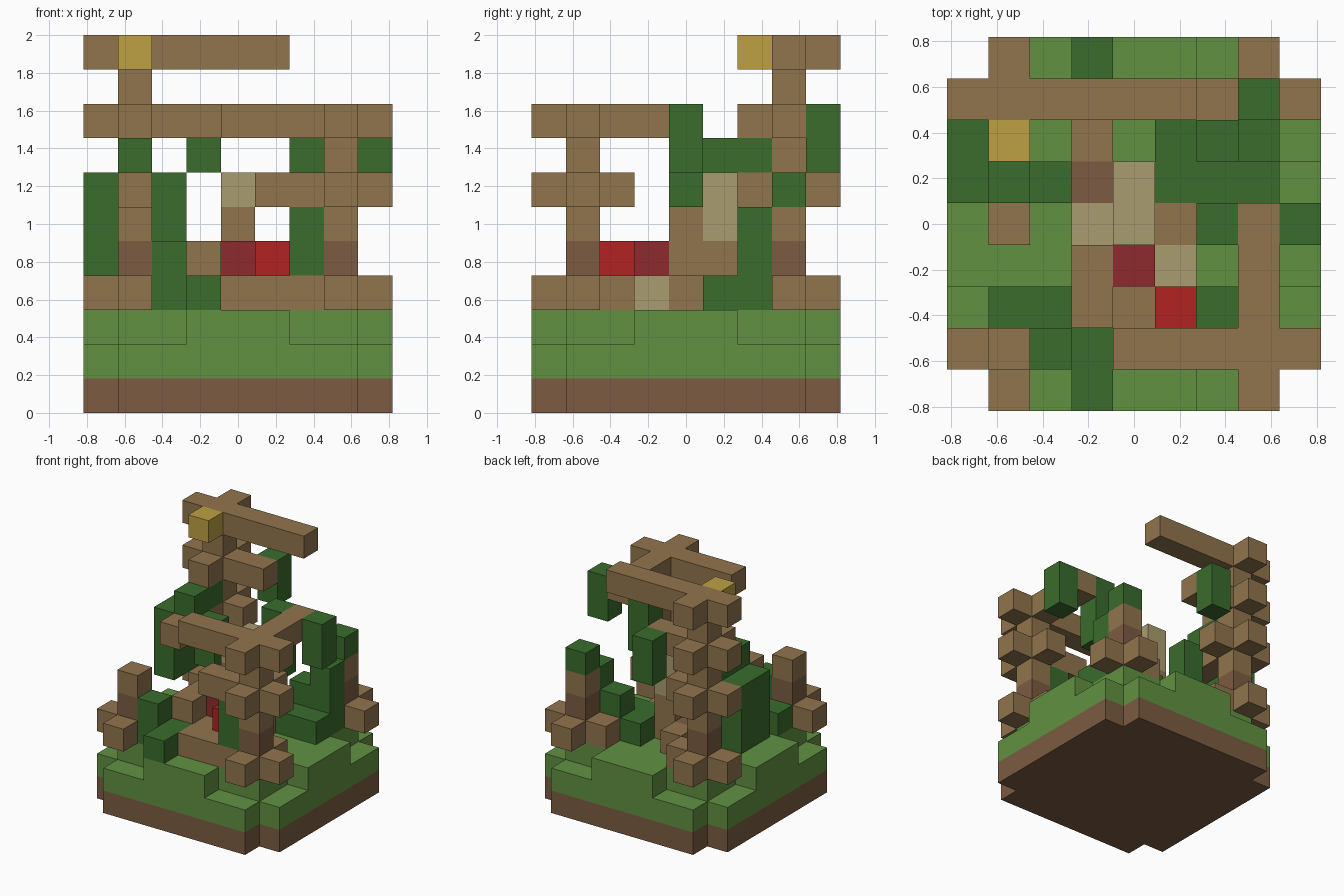
import bpy
import bmesh
from mathutils import Vector

default_cube = bpy.data.objects.get("Cube")
if default_cube:
    bpy.data.objects.remove(default_cube, do_unlink=True)

GRID = 9
CELL = 2 / 11


def linear(hex_colour):
    channels = [int(hex_colour[i:i + 2], 16) / 255 for i in (0, 2, 4)]
    return [c / 12.92 if c < 0.04 else ((c + 0.055) / 1.055) ** 2.4 for c in channels] + [1]


def make_material(name, hex_colour):
    mat = bpy.data.materials.new(name)
    mat.use_nodes = True
    mat.diffuse_color = linear(hex_colour)
    mat.node_tree.nodes["Principled BSDF"].inputs["Base Color"].default_value = linear(hex_colour)
    return mat


materials = {
    "soil": make_material("soil brown", "7c5c42"),
    "grass": make_material("grass green", "629142"),
    "wood": make_material("wood brown", "91754d"),
    "leaf": make_material("leaf green", "3a6c2d"),
    "stone": make_material("pale stone", "a99d70"),
    "red": make_material("bright red", "b22222"),
    "maroon": make_material("dark red", "8d2b2e"),
    "gold": make_material("gold", "bda042"),
}

# Each occupied cell remembers its part and colour; later blocks replace earlier ones
cells = {}


def block(part, colour, low, high=None):
    high = high or low
    for x in range(low[0], high[0] + 1):
        for y in range(low[1], high[1] + 1):
            for z in range(low[2], high[2] + 1):
                cells[x, y, z] = (part, colour)


def column(part, colour, x, y, low, high=None):
    block(part, colour, (x, y, low), (x, y, high or low))


def post(part, x, y, top, cross_levels):
    """Upright log with a dark band and plus-shaped arms at some levels."""
    column(part, "wood", x, y, 3, top)
    column(part, "soil", x, y, 4)
    for z in cross_levels:
        for dx, dy in ((1, 0), (-1, 0), (0, 1), (0, -1)):
            column(part, "wood", x + dx, y + dy, z)


# Ground: soil slab, grass slab, raised grass with stepped edges
last = GRID - 1
block("soil_base", "soil", (0, 0, 0), (last, last, 0))
block("grass_ground", "grass", (0, 0, 1), (last, last, 1))
block("grass_ground", "grass", (1, 1, 2), (last - 1, last - 1, 2))
block("grass_ground", "grass", (3, 0, 2), (5, last, 2))
block("grass_ground", "grass", (0, 3, 2), (last, 5, 2))
for x in (0, last):
    for y in (0, last):
        for z in (0, 1):
            del cells[x, y, z]

# Four corner posts
post("front_right_post", 1, 1, 5, [3])
post("front_left_post", 7, 1, 8, [3, 6, 8])
post("back_right_post", 1, 7, 10, [3, 6, 8, 10])
post("back_left_post", 7, 7, 6, [3])

# Beams reaching out from the posts
block("front_top_beam", "wood", (4, 1, 8), (6, 1, 8))
block("side_top_beam", "wood", (7, 2, 8), (7, 4, 8))
block("front_middle_beam", "wood", (5, 1, 6), (6, 1, 6))
block("front_low_beam", "wood", (4, 1, 3), (6, 1, 3))
block("back_top_beam", "wood", (2, 7, 10), (5, 7, 10))
block("back_middle_beam", "wood", (2, 7, 8), (3, 7, 8))
block("right_middle_beam", "wood", (1, 4, 6), (1, 6, 6))
column("lantern", "gold", 1, 6, 10)

# Hanging vines
for x, y, low, high in ((8, 4, 7, 8), (6, 4, 6, 8), (3, 8, 7, 8), (6, 1, 4, 5),
                        (0, 5, 4, 6), (0, 6, 4, 6), (2, 5, 5, 6)):
    column("hanging_vines", "leaf", x, y, low, high)
block("hanging_vines", "leaf", (1, 5, 7), (1, 6, 7))

# Bushes on the ground and the leafy post top
block("bushes", "leaf", (5, 5, 3), (7, 6, 3))
for x, y, top in ((2, 1, 4), (1, 2, 3), (2, 2, 3), (3, 0, 3), (3, 1, 3),
                  (6, 2, 3), (6, 6, 4), (7, 6, 5)):
    column("bushes", "leaf", x, y, 3, top)
column("post_leaf_cap", "leaf", 7, 7, 6)

# Central seat with tall back, cushions and steps
block("seat_frame", "wood", (3, 2, 3), (5, 3, 3))
column("seat_frame", "wood", 3, 2, 4)
column("seat_frame", "wood", 3, 3, 4)
block("seat_frame", "wood", (4, 4, 3), (4, 5, 4))
column("seat_frame", "wood", 4, 4, 5)
column("seat_frame", "wood", 5, 4, 3)
column("seat_frame", "wood", 3, 6, 3)
column("seat_frame", "soil", 3, 5, 3)
block("seat_stone", "stone", (4, 4, 6), (4, 5, 6))
column("seat_stone", "stone", 4, 5, 5)
column("seat_stone", "stone", 5, 3, 3)
column("seat_stone", "stone", 3, 4, 3)
column("red_cushion", "red", 5, 2, 4)
column("dark_cushion", "maroon", 4, 3, 4)

# Turn the cells of each part into a mesh of its exposed faces
half = GRID / 2
for part in sorted({p for p, c in cells.values()}):
    bm = bmesh.new()
    colours = []
    for cell, (owner, colour) in cells.items():
        if owner != part:
            continue
        if colour not in colours:
            colours.append(colour)
        for axis in range(3):
            for sign in (-1, 1):
                normal = Vector((0, 0, 0))
                normal[axis] = sign
                if tuple(int(a + b) for a, b in zip(cell, normal)) in cells:
                    continue
                u = Vector((0, 0, 0))
                u[(axis + 1) % 3] = 0.5
                v = normal.cross(u)
                centre = Vector(cell) + Vector((0.5, 0.5, 0.5)) + normal / 2
                centre -= Vector((half, half, 0))
                corners = [centre - u - v, centre + u - v, centre + u + v, centre - u + v]
                face = bm.faces.new([bm.verts.new(p * CELL) for p in corners])
                face.material_index = colours.index(colour)
    bmesh.ops.remove_doubles(bm, verts=bm.verts[:], dist=CELL / 100)
    mesh = bpy.data.meshes.new(part)
    bm.to_mesh(mesh)
    bm.free()
    for colour in colours:
        mesh.materials.append(materials[colour])
    bpy.context.scene.collection.objects.link(bpy.data.objects.new(part, mesh))
